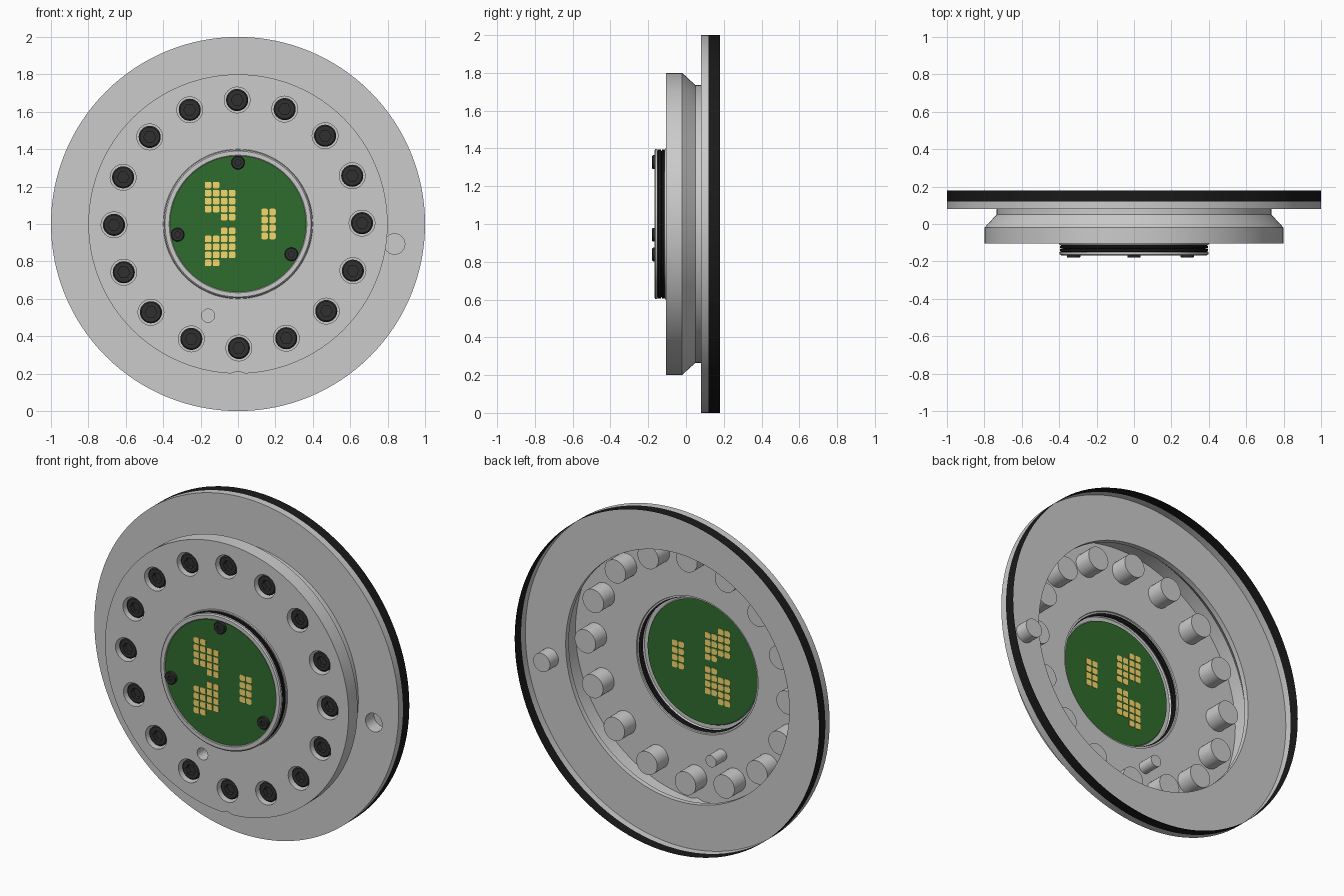
import bpy, bmesh, math
from mathutils import Matrix

if "Cube" in bpy.data.objects:
    bpy.data.objects.remove(bpy.data.objects["Cube"])

N = 128          # sides of the large rings
ZC = 1.0         # height of the disc axis


def material(name, rgb):
    m = bpy.data.materials.new(name)
    m.diffuse_color = (*rgb, 1)
    m.use_nodes = True
    m.node_tree.nodes["Principled BSDF"].inputs["Base Color"].default_value = m.diffuse_color
    return m


BLACK = material("black_rubber", (0.01, 0.01, 0.01))
STEEL = material("dark_steel", (0.03, 0.03, 0.03))
GREEN = material("board_green", (0.028, 0.15, 0.026))
GOLD = material("contact_gold", (0.95, 0.68, 0.15))


def ring(bm, r, y, x=0, z=0, n=N):
    return [bm.verts.new((x + r * math.cos(2 * math.pi * k / n), y,
                          ZC + z + r * math.sin(2 * math.pi * k / n))) for k in range(n)]


def lathe(bm, profile, x=0, z=0, n=N):
    """Revolve (radius, y) points; back-to-front faces outward, front-to-back faces inward."""
    loops = []
    for r, y in profile:
        loops.append(ring(bm, r, y, x, z, n) if r > 0 else [bm.verts.new((x, y, ZC + z))])
    for a, b in zip(loops, loops[1:]):
        for k in range(n):
            q = (k + 1) % n
            if len(b) == 1:
                bm.faces.new((a[k], a[q], b[0]))
            else:
                bm.faces.new((a[k], a[q], b[q], b[k]))


def plate(bm, y, circles):
    """Flat front-facing sheet: first circle is the outline, the rest are holes (r, x, z, sides)."""
    edges = []
    for r, x, z, n in circles:
        vs = ring(bm, r, y, x, z, n)
        edges += [bm.edges.new((vs[k], vs[(k + 1) % n])) for k in range(n)]
    out = bmesh.ops.triangle_fill(bm, edges=edges, use_beauty=True, normal=(0, -1, 0))
    for f in out["geom"]:
        if isinstance(f, bmesh.types.BMFace):
            f.normal_update()
            if f.normal.y > 0:
                f.normal_flip()


def finish(name, bm, mat=None):
    bmesh.ops.remove_doubles(bm, verts=bm.verts, dist=1e-5)
    me = bpy.data.meshes.new(name)
    bm.to_mesh(me)
    bm.free()
    ob = bpy.data.objects.new(name, me)
    bpy.context.collection.objects.link(ob)
    if mat:
        me.materials.append(mat)
    return ob


def screw(name, x, z, r, back, top, socket):
    """Cap screw with chamfered rim and hex socket."""
    bm = bmesh.new()
    lip = r * 0.88
    lathe(bm, [(r, back), (r, top + r - lip), (lip, top)], x, z, 32)
    plate(bm, top, [(lip, x, z, 32), (socket, x, z, 6)])
    lathe(bm, [(socket, top), (socket, top + socket * 0.8), (0, top + socket * 0.8)], x, z, 6)
    finish(name, bm, STEEL)


# Layout of the bolt circle and the two plain holes
bolts = []
for k in range(16):
    a = math.radians(22.5 * k + 0.4)
    bolts.append((0.663 * math.cos(a), 0.663 * math.sin(a)))
FACE, FLANGE = -0.105, 0.08
small_hole = (0.035, -0.16, -0.49)
flange_hole = (0.055, 0.837, -0.107)

# Grey body: open shell of flange, neck, face and blind holes
bm = bmesh.new()
lathe(bm, [(1.0, 0.12), (1.0, FLANGE)])
plate(bm, FLANGE, [(1.0, 0, 0, N), (0.735, 0, 0, N), (*flange_hole, 32)])
lathe(bm, [(0.735, FLANGE), (0.735, 0.05), (0.8, -0.02), (0.8, FACE)])
plate(bm, FACE, [(0.8, 0, 0, N), (0.4, 0, 0, N), (*small_hole, 32)]
      + [(0.069, x, z, 32) for x, z in bolts])
for x, z in bolts:
    lathe(bm, [(0.069, FACE), (0.069, 0.0), (0, 0.0)], x, z, 32)
for (r, x, z), y0, depth in ((small_hole, FACE, 0.1), (flange_hole, FLANGE, 0.08)):
    lathe(bm, [(r, y0), (r, y0 + depth), (0, y0 + depth)], x, z, 32)
# Small index notch at the bottom of the face
for v in bm.verts:
    if abs(v.co.x) < 1e-4 and abs(v.co.z - 0.2) < 1e-4:
        v.co.z += 0.013
finish("flange_body", bm)

# Black band behind the flange rim
bm = bmesh.new()
lathe(bm, [(1.0, 0.18), (1.0, 0.12)])
finish("rim_band", bm, BLACK)

# Hub: grey base collar, black seal and grey bezel
for name, prof, mat in (
    ("hub_collar", [(0.4, FACE), (0.398, -0.113), (0.388, -0.113)], None),
    ("hub_seal", [(0.388, -0.113), (0.395, -0.117), (0.395, -0.127), (0.382, -0.13),
                  (0.395, -0.133), (0.395, -0.146), (0.388, -0.15)], BLACK),
    ("hub_bezel", [(0.388, -0.15), (0.397, -0.151), (0.397, -0.162), (0.39, -0.168),
                   (0.368, -0.168), (0.364, -0.165), (0.364, -0.16)], None),
):
    bm = bmesh.new()
    lathe(bm, prof)
    finish(name, bm, mat)

# Green contact board
bm = bmesh.new()
plate(bm, -0.16, [(0.364, 0, 0, N)])
finish("contact_board", bm, GREEN)

# Gold contact pads: two mirrored stepped groups and one small group
P = 0.0428
spots = [(0.142 + c * P, (r - 1.5) * P) for c in range(2) for r in range(4)]
for c in range(4):
    for r in range(4):
        z = 0.037 + P * (r + (c < 2))
        spots += [(-0.16 + c * P, z), (-0.16 + c * P, -z)]
bm = bmesh.new()
for x, z in spots:
    bmesh.ops.create_cube(bm, size=1, matrix=Matrix.Translation((x, -0.16, ZC + z))
                          @ Matrix.Diagonal((0.035, 0.004, 0.035, 1)))
corners = [e for e in bm.edges if abs(e.verts[0].co.y - e.verts[1].co.y) > 0.003]
bmesh.ops.bevel(bm, geom=corners, offset=0.007, segments=2, profile=0.5, affect='EDGES')
finish("contact_pads", bm, GOLD)

# Large screws sunk in the face, small screws on the board
for i, (x, z) in enumerate(bolts):
    screw(f"face_screw_{i + 1}", x, z, 0.059, -0.005, -0.088, 0.032)
for i, deg in enumerate((90, 190, 330.5)):
    a = math.radians(deg)
    screw(f"board_screw_{i + 1}", 0.328 * math.cos(a), 0.328 * math.sin(a),
          0.036, -0.16, -0.18, 0.016)

# Smooth round surfaces, keep hard edges
for ob in bpy.context.collection.objects:
    ob.select_set(True)
    bpy.context.view_layer.objects.active = ob
bpy.ops.object.shade_smooth_by_angle(angle=math.radians(30))
